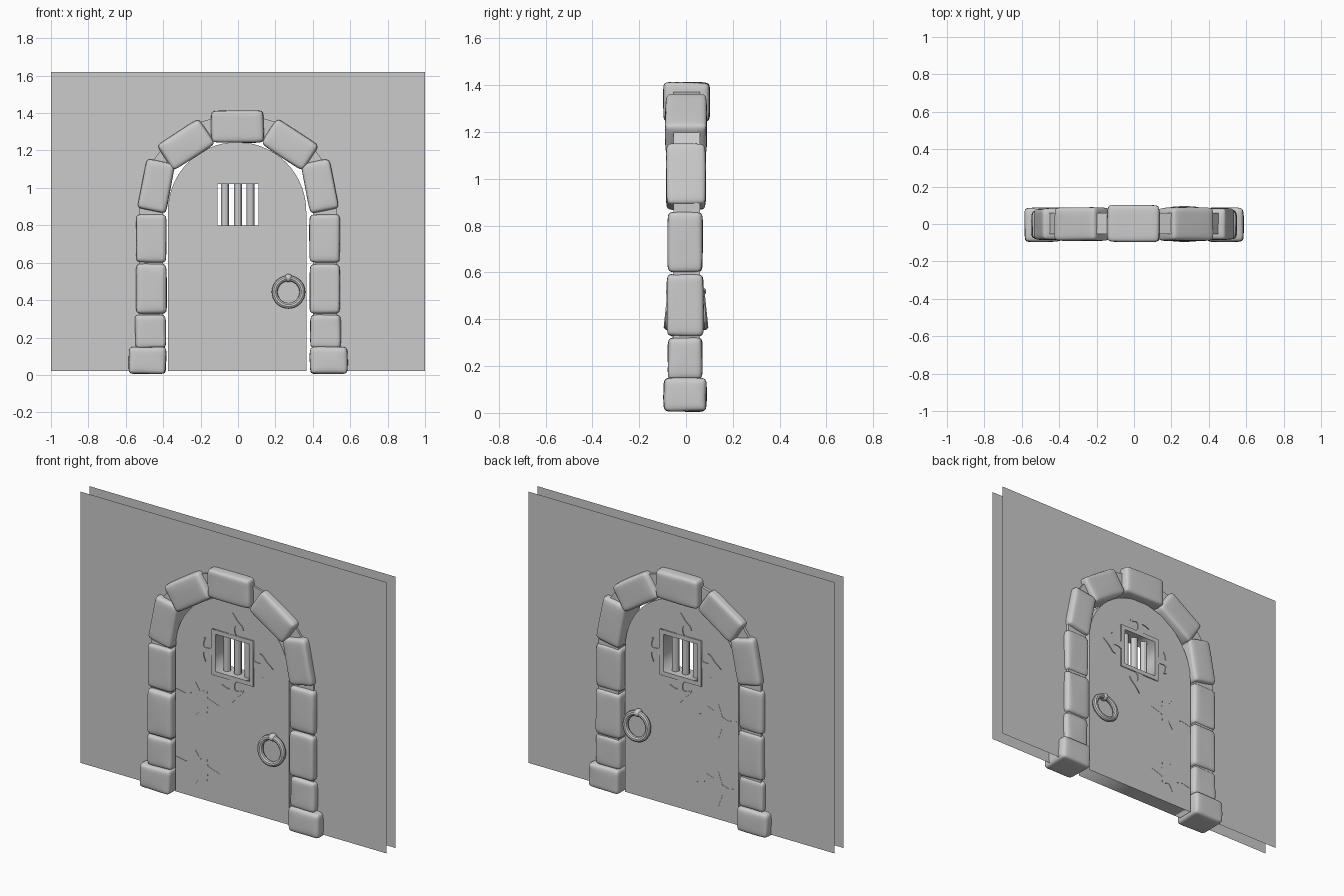
import bpy, bmesh, math, random
from mathutils import Matrix, Vector

if "Cube" in bpy.data.objects:
    bpy.data.objects.remove(bpy.data.objects["Cube"])

random.seed(4)


def plate(name, loops, half, y=0.0):
    """Filled x/z outlines (later loops are holes), thickened to y +/- half."""
    cu = bpy.data.curves.new(name, 'CURVE')
    cu.dimensions = '2D'
    cu.fill_mode = 'BOTH'
    cu.extrude = half
    for loop in loops:
        sp = cu.splines.new('POLY')
        sp.points.add(len(loop) - 1)
        for p, (x, z) in zip(sp.points, loop):
            p.co = (x, z, 0, 1)
        sp.use_cyclic_u = True
    tmp = bpy.data.objects.new(name + "_curve", cu)
    bpy.context.collection.objects.link(tmp)
    dg = bpy.context.evaluated_depsgraph_get()
    me = bpy.data.meshes.new_from_object(tmp.evaluated_get(dg))
    bpy.data.objects.remove(tmp)
    me.transform(Matrix.Translation((0, y, 0)) @ Matrix.Rotation(math.pi / 2, 4, 'X'))
    me.name = name
    ob = bpy.data.objects.new(name, me)
    bpy.context.collection.objects.link(ob)
    return ob


def box_loop(w, cz):
    return [(-w, cz - w), (w, cz - w), (w, cz + w), (-w, cz + w)]


def arch(cx, cz, r, bottom, n=28):
    """Open arch outline from bottom left over the top to bottom right."""
    arc = [(cx - r * math.cos(math.pi * i / n), cz + r * math.sin(math.pi * i / n))
           for i in range(n + 1)]
    return [(cx - r, bottom)] + arc + [(cx + r, bottom)]


def stone(name, cx, cz, w, h, d, deg=0.0, y=0.0):
    """Pillowy, slightly uneven rounded block."""
    bm = bmesh.new()
    bmesh.ops.create_cube(bm, size=1)
    bmesh.ops.subdivide_edges(bm, edges=bm.edges[:], cuts=2, use_grid_fill=True)
    size = Vector((w, d, h))
    for v in bm.verts:
        edge = [abs(c) > 0.4 for c in v.co]
        for i in range(3):
            if not edge[i]:
                v.co[i] = math.copysign(0.5 - 0.035 / size[i], v.co[i])
            elif sum(edge) == 1:
                v.co[i] *= 1.03
            v.co[i] = v.co[i] * size[i] + random.uniform(-0.004, 0.004)
    bm.transform(Matrix.Translation((cx, y, cz)) @ Matrix.Rotation(math.radians(deg), 4, 'Y'))
    me = bpy.data.meshes.new(name)
    bm.to_mesh(me)
    bm.free()
    me.shade_smooth()
    ob = bpy.data.objects.new(name, me)
    bpy.context.collection.objects.link(ob)
    ob.modifiers.new("round", 'SUBSURF').levels = 2
    ob.modifiers["round"].render_levels = 2


def filler(cx, cz, w, h, deg=0.0):
    bpy.ops.mesh.primitive_cube_add(size=1, location=(cx, 0.003, cz),
                                    rotation=(0, math.radians(deg), 0))
    ob = bpy.context.object
    ob.name = "mortar"
    ob.scale = (w, 0.112, h)


# Thin front and back wall sheets with an arched opening
wall = arch(0, 0.875, 0.44, 0.02) + [(1, 0.02), (1, 1.62), (-1, 1.62), (-1, 0.02)]
plate("front_wall", [wall], 0, -0.042)
plate("back_wall", [wall], 0, 0.042)

# Door slab with window hole
WZ = 0.91
plate("door", [arch(-0.005, 0.875, 0.37, 0.02), box_loop(0.112, WZ)], 0.045)

# Window frame, arrow ornaments and bars
plate("window_frame", [box_loop(0.135, WZ), box_loop(0.11, WZ)], 0.052)
half = [(0.026, 0.133), (0.014, 0.15), (0.012, 0.18), (0.02, 0.192), (0.045, 0.188),
        (0.07, 0.177), (0.064, 0.195), (0.03, 0.225)]
arrow = half + [(0, 0.263)] + [(-u, v) for u, v in reversed(half)]
for k in range(4):
    c, s = [(1, 0), (0, 1), (-1, 0), (0, -1)][k]
    plate("arrow_ornament", [[(u * c - v * s, WZ + u * s + v * c) for u, v in arrow]], 0.05)
for x in (-0.07, 0.0, 0.067):
    bpy.ops.mesh.primitive_cylinder_add(vertices=12, radius=0.021, depth=0.23,
                                        location=(x, 0, WZ))
    bpy.context.object.name = "window_bar"
    bpy.ops.object.shade_smooth_by_angle()

# Nearly flush hinge straps
side = [(-0.374, 0.03), (-0.31, 0.018), (-0.27, 0.03), (-0.245, 0.1), (-0.215, 0.055),
        (-0.17, 0.07), (-0.165, 0.025)]
for hz in (0.6, 0.2):
    pts = side + [(-0.09, 0)] + [(x, -z) for x, z in reversed(side)]
    plate("hinge_strap", [[(x, z + hz) for x, z in pts]], 0.0465)

# Ring handles with knobs on both faces
for s in (-1, 1):
    bpy.ops.mesh.primitive_torus_add(major_radius=0.074, minor_radius=0.016,
                                     major_segments=32, minor_segments=10,
                                     location=(0.27, s * 0.072, 0.443),
                                     rotation=(math.radians(90 + s * 6), 0, 0))
    bpy.context.object.name = "ring_handle"
    bpy.ops.object.shade_smooth_by_angle()
    bpy.ops.mesh.primitive_uv_sphere_add(segments=16, ring_count=8, radius=0.022,
                                         location=(0.27, s * 0.06, 0.518))
    bpy.context.object.name = "ring_knob"
    bpy.context.object.scale = (1, 1.2, 1)
    bpy.ops.object.shade_smooth_by_angle()

# Pillars, arch stones and the mortar between them
for s in (-1, 1):
    stone("base_stone", s * 0.485, 0.078, 0.198, 0.143, 0.178, y=-0.004)
    stone("pillar_stone_low", s * 0.468, 0.232, 0.16, 0.178, 0.145, y=-0.004)
    stone("pillar_stone_mid", s * 0.464, 0.46, 0.16, 0.262, 0.155, y=-0.004)
    stone("pillar_stone_top", s * 0.464, 0.73, 0.16, 0.255, 0.145, y=-0.004)
    stone("arch_stone_low", s * 0.438, 1.01, 0.155, 0.265, 0.165, -11 * s)
    stone("arch_stone_high", s * 0.278, 1.232, 0.158, 0.262, 0.175, -57 * s)
    for z in (0.325, 0.595, 0.868):
        filler(s * 0.465, z, 0.13, 0.07)
    filler(s * 0.385, 1.138, 0.12, 0.09, -36 * s)
    filler(s * 0.15, 1.305, 0.12, 0.08, -74 * s)
stone("keystone", -0.003, 1.328, 0.275, 0.165, 0.195, y=0.003)
